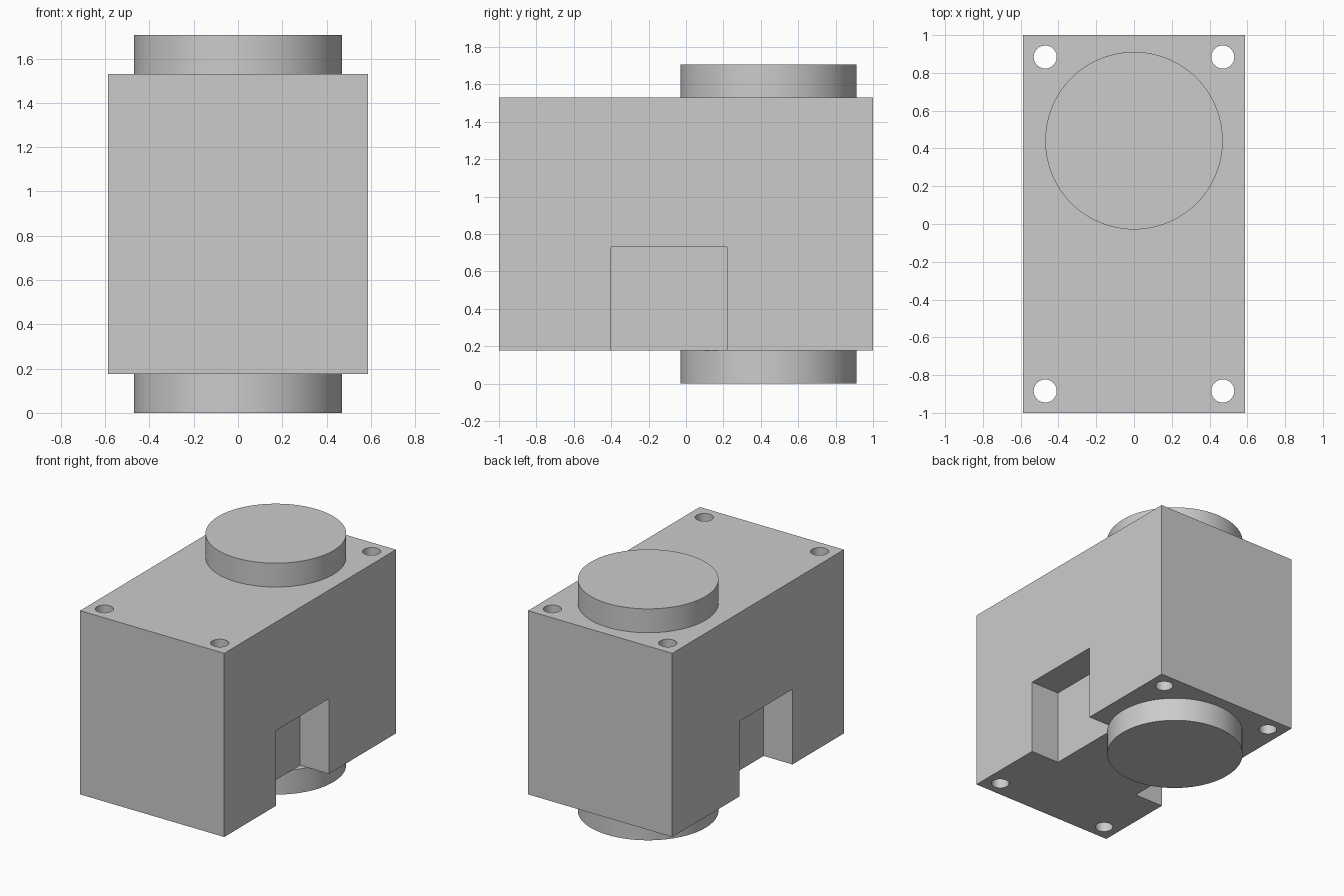
import bpy

if "Cube" in bpy.data.objects:
    bpy.data.objects.remove(bpy.data.objects["Cube"], do_unlink=True)

WIDTH, LENGTH = 1.176, 2.0
BOTTOM, TOP = 0.176, 1.53      # block underside and top
DISC_H, DISC_R, DISC_Y = 0.176, 0.47, 0.441
HOLE_R, HOLE_X, HOLE_Y = 0.061, 0.47, 0.884
NOTCH_DEPTH, NOTCH_TOP = 0.235, 0.73
NOTCH_FRONT, NOTCH_BACK = -0.4, 0.219

grey = bpy.data.materials.new("light_grey")
grey.use_nodes = True
grey.diffuse_color = (0.6, 0.6, 0.6, 1)
grey.node_tree.nodes["Principled BSDF"].inputs["Base Color"].default_value = (0.6, 0.6, 0.6, 1)


def finish(obj, name):
    obj.name = name
    obj.data.materials.append(grey)
    return obj


def box(name, low, high):
    centre = [(a + b) / 2 for a, b in zip(low, high)]
    bpy.ops.mesh.primitive_cube_add(size=1, location=centre)
    obj = bpy.context.object
    obj.scale = [b - a for a, b in zip(low, high)]
    bpy.ops.object.transform_apply(location=False, rotation=False, scale=True)
    return finish(obj, name)


def cylinder(name, x, y, z0, z1, radius, sides):
    bpy.ops.mesh.primitive_cylinder_add(vertices=sides, radius=radius, depth=z1 - z0,
                                        location=(x, y, (z0 + z1) / 2))
    return finish(bpy.context.object, name)


def smooth(obj):
    bpy.ops.object.select_all(action="DESELECT")
    obj.select_set(True)
    bpy.context.view_layer.objects.active = obj
    bpy.ops.object.shade_smooth_by_angle()


# Main block
block = box("block", (-WIDTH / 2, -LENGTH / 2, BOTTOM), (WIDTH / 2, LENGTH / 2, TOP))

# Cutters: a notch low on each side and a through hole at each corner
cutters = []
for side in (-1, 1):
    xs = sorted((side * (WIDTH / 2 - NOTCH_DEPTH), side * (WIDTH / 2 + 0.1)))
    cutters.append(box("notch_cutter", (xs[0], NOTCH_FRONT, BOTTOM - 0.1),
                       (xs[1], NOTCH_BACK, NOTCH_TOP)))
    for end in (-1, 1):
        cutters.append(cylinder("hole_cutter", side * HOLE_X, end * HOLE_Y,
                                BOTTOM - 0.1, TOP + 0.1, HOLE_R, 48))

for cutter in cutters:
    cutter.hide_render = True
    bpy.context.view_layer.objects.active = block
    cut = block.modifiers.new("cut", "BOOLEAN")
    cut.operation, cut.solver, cut.object = "DIFFERENCE", "EXACT", cutter
    bpy.ops.object.modifier_apply(modifier=cut.name)
    bpy.data.objects.remove(cutter, do_unlink=True)
smooth(block)

# Round discs above and below the block
smooth(cylinder("upper_disc", 0, DISC_Y, TOP, TOP + DISC_H, DISC_R, 96))
smooth(cylinder("lower_disc", 0, DISC_Y, BOTTOM - DISC_H, BOTTOM, DISC_R, 96))
